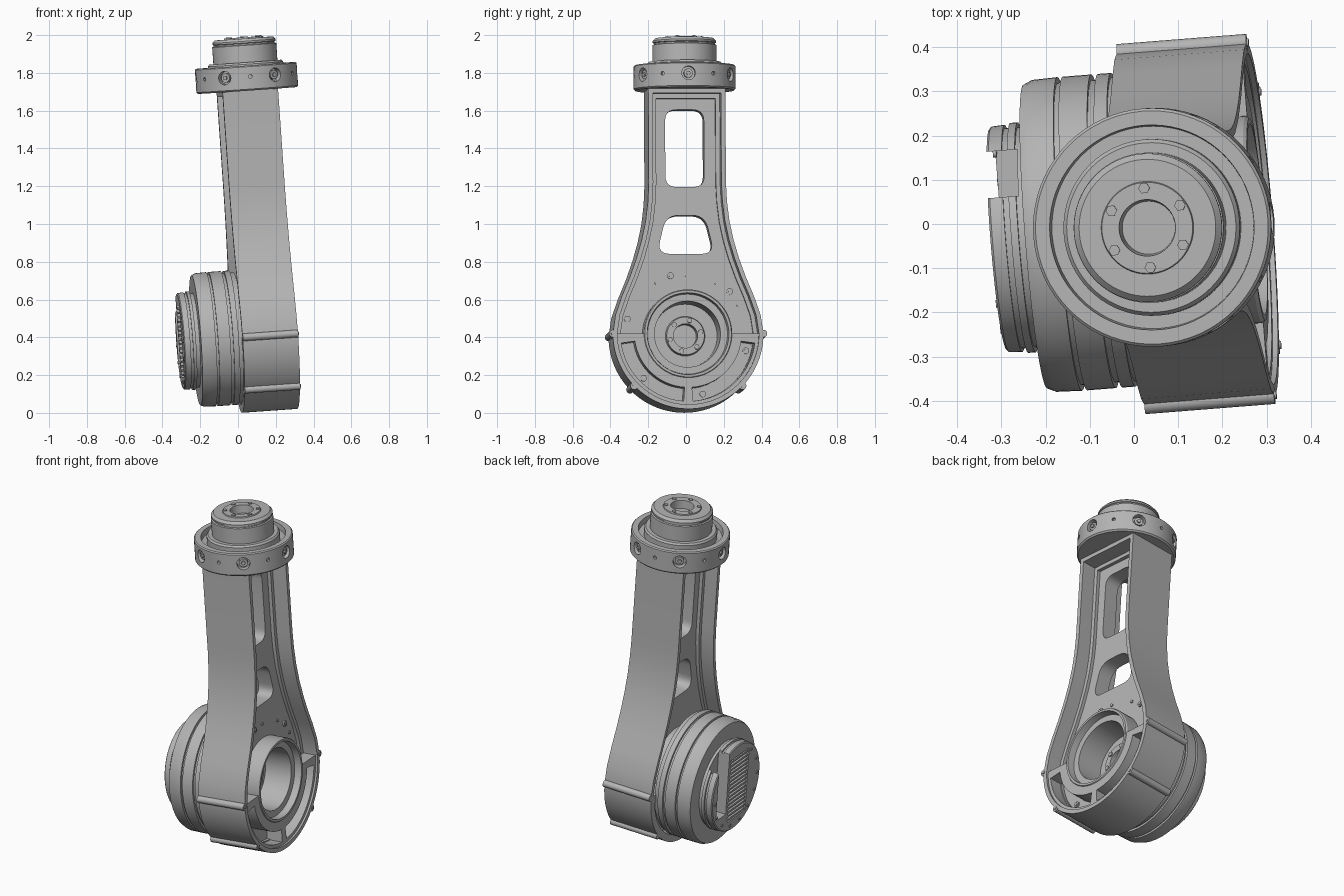
import bpy, bmesh, math
from mathutils import Matrix, Vector

if "Cube" in bpy.data.objects:
    bpy.data.objects.remove(bpy.data.objects["Cube"])

R = math.radians
# Leaning frame of the whole link, with its origin on the lower joint axis
FRAME = (Matrix.Translation((0.14, 0, 0.41)) @ Matrix.Rotation(R(4.5), 4, 'Z')
         @ Matrix.Rotation(R(-4), 4, 'Y'))
ALONG_X = Matrix.Rotation(R(90), 4, 'Y')
PLATE = Matrix(((0, 0, 1, 0), (1, 0, 0, 0), (0, 1, 0, 0), (0, 0, 0, 1)))
UPRIGHT = Matrix.Identity(4)

grey = bpy.data.materials.new("machined_grey")
grey.use_nodes = True
colour = (0.46, 0.46, 0.46, 1)
grey.diffuse_color = colour
grey.node_tree.nodes["Principled BSDF"].inputs["Base Color"].default_value = colour
parts = []


def add(name, bm, matrix=UPRIGHT):
    bmesh.ops.remove_doubles(bm, verts=bm.verts, dist=0.0002)
    bmesh.ops.recalc_face_normals(bm, faces=bm.faces)
    mesh = bpy.data.meshes.new(name)
    bm.to_mesh(mesh)
    bm.free()
    mesh.materials.clear()
    mesh.materials.append(grey)
    ob = bpy.data.objects.new(name, mesh)
    bpy.context.collection.objects.link(ob)
    ob.matrix_world = FRAME @ matrix
    parts.append(ob)
    return ob


def lathe(name, profile, matrix):
    """Turn (height, radius) points around the local z axis."""
    bm = bmesh.new()
    vs = [bm.verts.new((r, 0, h)) for h, r in profile]
    es = [bm.edges.new(p) for p in zip(vs, vs[1:])]
    bmesh.ops.spin(bm, geom=vs + es, cent=(0, 0, 0), axis=(0, 0, 1),
                   angle=math.tau, steps=72)
    return add(name, bm, matrix)


def plate(name, loops, low, high):
    """Extrude closed loops in the side plane; inner loops become holes."""
    curve = bpy.data.curves.new(name, 'CURVE')
    curve.dimensions, curve.fill_mode = '2D', 'BOTH'
    curve.extrude = (high - low) / 2
    for loop in loops:
        s = curve.splines.new('POLY')
        s.points.add(len(loop) - 1)
        for p, (a, b) in zip(s.points, loop):
            p.co = (a, b, 0, 1)
        s.use_cyclic_u = True
    tmp = bpy.data.objects.new(name + "_curve", curve)
    bpy.context.collection.objects.link(tmp)
    bpy.context.view_layer.update()
    ev = tmp.evaluated_get(bpy.context.evaluated_depsgraph_get())
    bm = bmesh.new()
    bm.from_mesh(ev.to_mesh())
    ev.to_mesh_clear()
    bpy.data.objects.remove(tmp)
    bpy.data.curves.remove(curve)
    return add(name, bm, Matrix.Translation(((low + high) / 2, 0, 0)) @ PLATE)


def pins(name, places, radius, depth, sides=16):
    bm = bmesh.new()
    for m in places:
        bmesh.ops.create_cone(bm, cap_ends=True, segments=sides, radius1=radius,
                              radius2=radius, depth=depth, matrix=m)
    return add(name, bm)


def boxes(name, sizes):
    bm = bmesh.new()
    for lo, hi in sizes:
        lo, hi = Vector(lo), Vector(hi)
        bmesh.ops.create_cube(bm, size=1, matrix=Matrix.Translation((lo + hi) / 2)
                              @ Matrix.Diagonal((*(hi - lo), 1)))
    return add(name, bm)


def cut(ob, cutter):
    parts.remove(cutter)
    cutter.hide_render = True
    mod = ob.modifiers.new("cut", 'BOOLEAN')
    mod.object, mod.operation, mod.solver = cutter, 'DIFFERENCE', 'EXACT'
    bpy.context.view_layer.objects.active = ob
    bpy.context.view_layer.update()
    bpy.ops.object.modifier_apply(modifier=mod.name)
    bpy.data.objects.remove(cutter)


def arc(r, start, end, steps=40):
    return [(r * math.cos(R(start + (end - start) * i / steps)),
             r * math.sin(R(start + (end - start) * i / steps))) for i in range(steps + 1)]


def rounded(corners, size):
    out = []
    for i, c in enumerate(corners):
        c = Vector(c)
        a = c + (Vector(corners[i - 1]) - c).normalized() * size
        b = c + (Vector(corners[(i + 1) % len(corners)]) - c).normalized() * size
        for k in range(7):
            t = k / 6
            out.append(tuple(a * (1 - t) ** 2 + c * 2 * t * (1 - t) + b * t * t))
    return out


def outline(t):
    """Side outline of the arm, moved inward by t."""
    side = [(.385, .1), (.35, .2), (.308, .3), (.272, .4), (.243, .5), (.222, .6),
            (.21, .7), (.205, .8), (.205, 1.3)]
    right = [(v - t, w - (t if w > 1 else 0)) for v, w in side]
    return arc(.4 - t, -180, 0, 60) + right + [(-v, w) for v, w in reversed(right)]


def ring_x(u, r, angles):
    return [Matrix.Translation((u, r * math.cos(R(a)), r * math.sin(R(a)))) @ ALONG_X
            for a in angles]


# Arm: outer wall, pocket step, pierced web
plate("arm_wall", [outline(0), outline(.024)], -.148, .147)
plate("pocket_step", [outline(.02), outline(.047)], -.07, .06)
upper_window = rounded([(-.108, .785), (.098, .785), (.098, 1.195), (-.108, 1.195)], .06)
lower_window = rounded([(-.155, .43), (.15, .43), (.1, .635), (-.105, .635)], .07)
plate("arm_web", [outline(.015), upper_window, lower_window, arc(.21, 0, 354, 59)],
      -.05, .04)

# Lower flange with two curved pockets
pockets = [arc(.358, a, b) + arc(.285, b, a) for a, b in ((-86, -8), (-172, -94))]
plate("lower_flange", [arc(.39, -180, 0) + arc(.22, 0, -180)] + pockets, -.148, .135)
pins("edge_bosses", ring_x(0, .4, (0, 180, -44, -136)), .02, .295)
pins("edge_boss_screws", ring_x(.148, .4, (0, 180, -44, -136)), .009, .008)

# Screws around the joint
pins("web_screws", ring_x(.042, .325, range(45, 400, 60)), .017, .012)
pins("web_screw_sockets", ring_x(.049, .325, range(45, 400, 60)), .009, .006, 6)
pins("web_dowels", ring_x(.042, .318, (30, 60, 90, 120, 150)), .009, .008)

# Stepped joint bore
lathe("joint_bore", [(-.148, 0), (-.148, .235), (.132, .235), (.14, .23), (.14, .217),
                     (.1, .212), (.1, .175), (-.06, .17), (-.06, .105), (-.03, .1),
                     (-.03, .064), (-.1, .062), (-.1, 0)], ALONG_X)
pins("bore_screws", ring_x(-.028, .084, range(15, 360, 60)), .014, .012, 6)

# Motor drum with grooves
lathe("motor_drum", [(-.14, 0), (-.14, .345), (-.165, .345), (-.165, .356), (-.195, .356),
                     (-.195, .343), (-.21, .343), (-.21, .356), (-.275, .356),
                     (-.275, .343), (-.287, .343), (-.287, .356), (-.345, .354),
                     (-.365, .345), (-.365, 0)], ALONG_X)

# Rear cap with side notch and cooling grille
cap = lathe("rear_cap", [(-.36, 0), (-.36, .25), (-.385, .25), (-.385, .261),
                         (-.402, .261), (-.402, .25), (-.415, .25), (-.415, .258),
                         (-.445, .256), (-.45, .25), (-.45, 0)], ALONG_X)
cut(cap, boxes("notch_cutter", [((-.5, .095, -.13), (-.38, .2, .3)),
                                ((-.5, -.12, -.19), (-.42, .075, .19))]))
boxes("grille_fins", [((-.425, -.115, -.185 + i * .0235), (-.447, .07, -.174 + i * .0235))
                      for i in range(16)])
pins("cap_screws", ring_x(-.45, .225, range(130, 360, 25)), .009, .008)

# Wrist collar with radial holes and stepped output hub
collar = lathe("wrist_collar", [(1.3, 0), (1.3, .262), (1.308, .27), (1.427, .27),
                                (1.433, .264), (1.433, .232), (1.4, .229), (1.4, .2),
                                (1.44, .2), (1.45, .192), (1.45, 0)], UPRIGHT)


def radial(r, angles):
    return [Matrix.Rotation(R(a), 4, 'Z') @ Matrix.Translation((r, 0, 1.375)) @ ALONG_X
            for a in angles]


cut(collar, pins("hole_cutter", radial(.27, range(0, 360, 60)), .036, .07, 24))
cut(collar, pins("dowel_cutter", radial(.27, range(30, 360, 60)), .01, .03, 12))
pins("collar_screws", radial(.243, range(0, 360, 60)), .024, .03)
pins("collar_screw_heads", radial(.26, range(0, 360, 60)), .012, .012, 6)
lathe("output_hub", [(1.44, 0), (1.44, .17), (1.54, .17), (1.543, .162), (1.55, .162),
                     (1.553, .168), (1.562, .168), (1.576, .155), (1.576, .105),
                     (1.582, .103), (1.582, .064), (1.535, .06), (1.535, 0)], UPRIGHT)
pins("hub_screws", [Matrix.Rotation(R(a), 4, 'Z') @ Matrix.Translation((.09, 0, 1.582))
                    for a in range(30, 390, 60)], .013, .01, 6)

# Smooth the turned surfaces and keep the machined edges sharp
bpy.ops.object.select_all(action='DESELECT')
for ob in parts:
    ob.select_set(True)
bpy.context.view_layer.objects.active = parts[0]
bpy.ops.object.shade_smooth_by_angle(angle=R(30))
